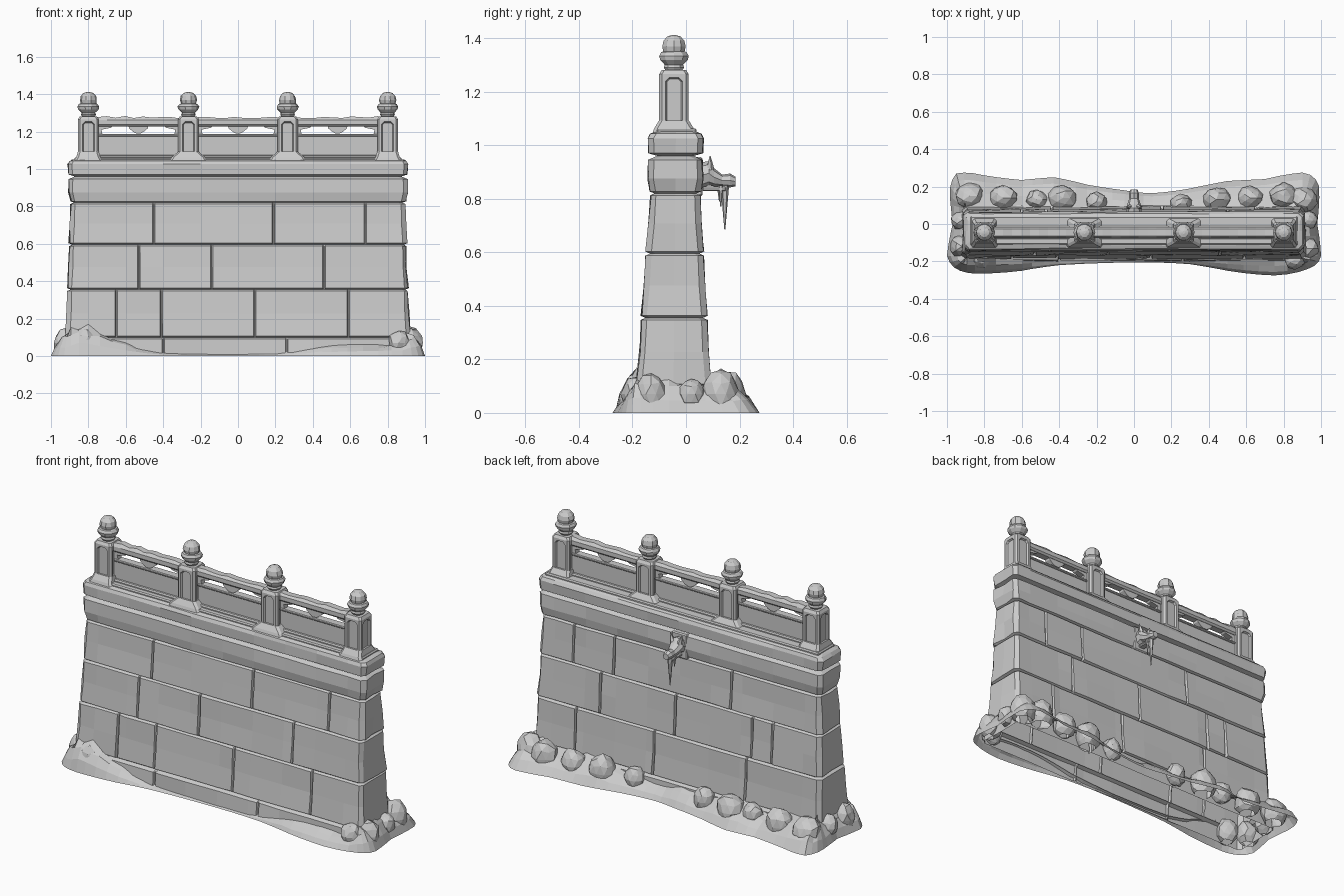
import bpy, bmesh, math, random
from mathutils import Vector, Matrix

random.seed(4)
if "Cube" in bpy.data.objects:
    bpy.data.objects.remove(bpy.data.objects["Cube"], do_unlink=True)

stone = bpy.data.materials.new("grey stone")
stone.use_nodes = True
stone.diffuse_color = (0.6, 0.6, 0.6, 1)
stone.node_tree.nodes["Principled BSDF"].inputs["Base Color"].default_value = (0.6, 0.6, 0.6, 1)

MID = -0.045  # y of the balustrade line


def finish(name, bm):
    mesh = bpy.data.meshes.new(name)
    bm.to_mesh(mesh)
    bm.free()
    mesh.materials.append(stone)
    obj = bpy.data.objects.new(name, mesh)
    bpy.context.scene.collection.objects.link(obj)
    return obj


def add_loft(bm, rings, cap_start=False, cap_end=False):
    rows = [[bm.verts.new(p) for p in ring] for ring in rings]
    n = len(rows[0])
    for low, high in zip(rows, rows[1:]):
        for i in range(n):
            j = (i + 1) % n
            bm.faces.new((low[i], low[j], high[j], high[i]))
    if cap_start:
        bm.faces.new(rows[0][::-1])
    if cap_end:
        bm.faces.new(rows[-1])


def add_box(bm, x0, x1, y0, y1, z0, z1, bevel=0.0):
    size = Matrix.Diagonal((x1 - x0, y1 - y0, z1 - z0, 1))
    place = Matrix.Translation(((x0 + x1) / 2, (y0 + y1) / 2, (z0 + z1) / 2))
    verts = bmesh.ops.create_cube(bm, size=1, matrix=place @ size)["verts"]
    if bevel:
        edges = list({e for v in verts for e in v.link_edges})
        bmesh.ops.bevel(bm, geom=edges, offset=bevel, segments=1, affect='EDGES')


def rect(cx, cy, hx, hy, c, z):
    """Rectangle with chamfered corners, counter-clockwise."""
    return [(cx + x, cy + y, z) for x, y in (
        (-hx + c, -hy), (hx - c, -hy), (hx, -hy + c), (hx, hy - c),
        (hx - c, hy), (-hx + c, hy), (-hx, hy - c), (-hx, -hy + c))]


# Stone courses of the tapering wall, with sunken joints
GROOVE = 0.012


def wall_ring(z, inset, front, back):
    k = z / 0.82
    hx, y0, y1 = 0.92 - 0.03 * k - inset, -0.19 + 0.06 * k + inset, 0.095 - 0.045 * k - inset
    rough = 0 if inset >= GROOVE else 0.0035
    depth = GROOVE - max(inset, 0) if rough else 0

    def side(joints):
        pts = [(-hx + 0.02, 0), (hx - 0.02, 0)]
        pts += [(s * 0.2, 0) for s in range(-4, 5) if all(abs(s * 0.2 - j) > 0.03 for j in joints)]
        for j in joints:
            pts += [(j - 0.007, 0), (j - 0.003, depth), (j + 0.003, depth), (j + 0.007, 0)]
        return sorted(pts)

    def jit():
        return random.uniform(-rough, rough)

    ring = [(x, y0 + d + jit(), z) for x, d in side(front)]
    ring += [(hx + jit() * 2, y, z) for y in (y0 + 0.02, (y0 + y1) / 2, y1 - 0.02)]
    ring += [(x, y1 - d + jit(), z) for x, d in reversed(side(back))]
    ring += [(-hx + jit() * 2, y, z) for y in (y1 - 0.02, (y0 + y1) / 2, y0 + 0.02)]
    return ring


def course(name, profile, front=(), back=(), top=False):
    bm = bmesh.new()
    add_loft(bm, [wall_ring(z, i, front, back) for z, i in profile], cap_end=top)
    finish(name, bm)


def block_profile(z0, z1):
    return [(z0, GROOVE), (z0 + 0.008, -0.003), ((z0 + z1) / 2, 0), (z1 - 0.008, -0.002), (z1, GROOVE)]


course("plinth_course", [(0, -0.008), (0.09, -0.008), (0.1, GROOVE)], (-0.4, 0.26), (-0.2, 0.4))
course("lower_course", block_profile(0.1, 0.355), (-0.65, -0.41, 0.09, 0.59), (-0.44, 0.15, 0.65))
course("middle_course", block_profile(0.355, 0.595), (-0.53, -0.14, 0.46), (-0.6, -0.47, 0.02, 0.5))
course("upper_course", block_profile(0.595, 0.82), (-0.45, 0.19, 0.68), (-0.33, 0.42, 0.68))
course("cornice_band", [(0.82, GROOVE), (0.827, -0.004), (0.875, -0.016), (0.945, -0.018), (0.96, GROOVE)])
course("coping", [(0.96, GROOVE), (0.97, -0.02), (1.025, -0.026), (1.043, -0.018), (1.05, 0), (1.052, GROOVE)], top=True)

bm = bmesh.new()
add_box(bm, -0.875, 0.875, MID - 0.065, MID + 0.085, 1.04, 1.062, 0.006)
finish("coping_step", bm)

# Posts with sunken panels, flared feet and bud finials
POSTS = (-0.8, -0.265, 0.265, 0.8)
BUD = ((0.03, 1.275), (0.04, 1.29), (0.036, 1.3), (0.054, 1.318), (0.058, 1.333), (0.05, 1.347),
       (0.042, 1.35), (0.046, 1.368), (0.041, 1.39), (0.026, 1.406), (0.008, 1.411))


def post(x):
    bm = bmesh.new()
    add_loft(bm, [rect(x, MID, h, h, 0.01, z) for h, z in
                  ((0.055, 1.04), (0.055, 1.265), (0.046, 1.28))], cap_end=True)
    bm.normal_update()
    sides = [f for f in bm.faces if abs(f.normal.z) < 0.1 and f.calc_area() > 0.01]
    bmesh.ops.inset_individual(bm, faces=sides, thickness=0.018)
    corners = list({v for f in sides for v in f.verts})
    bmesh.ops.bevel(bm, geom=corners, offset=0.014, segments=1, affect='VERTICES')
    bm.normal_update()
    panels = [f for f in bm.faces if len(f.verts) == 8 and abs(f.normal.z) < 0.1 and f.calc_area() > 0.004]
    bmesh.ops.inset_individual(bm, faces=panels, thickness=0.006, depth=-0.01)
    finish("post", bm)

    bm = bmesh.new()
    wide = 0.1 if abs(x) < 0.5 else 0.075
    add_loft(bm, [rect(x, MID, w, d, 0.012, z) for w, d, z in
                  ((wide, 0.08, 1.045), (wide - 0.01, 0.074, 1.062), (0.056, 0.056, 1.092))], cap_end=True)
    finish("post_foot", bm)

    bm = bmesh.new()
    rings = []
    for r, z in BUD:
        rings.append([(x + r * random.uniform(0.94, 1.04) * math.cos(a), MID + r * math.sin(a), z)
                      for a in (math.tau * i / 10 for i in range(10))])
    add_loft(bm, rings, cap_end=True)
    finish("post_finial", bm)


for x in POSTS:
    post(x)


# Balustrade bays: panel, worn handrail, brackets and pendant
def add_plate(bm, outline, y0, y1):
    add_loft(bm, [[(x, y, z) for x, z in outline] for y in (y1, y0)], True, True)


def bay(a, b):
    a, b, mid = a + 0.05, b - 0.05, (a + b) / 2
    bm = bmesh.new()
    add_box(bm, a, b, MID - 0.016, MID + 0.016, 1.05, 1.18)
    add_box(bm, a, b, MID - 0.024, MID + 0.024, 1.172, 1.186, 0.004)
    add_box(bm, a, b, MID - 0.034, MID + 0.034, 1.05, 1.074, 0.006)
    finish("bay_panel", bm)

    bm = bmesh.new()
    rings = []
    for i in range(10):
        x = a + (b - a) * i / 9
        top = 1.276 + random.uniform(-0.006, 0.007)
        rings.append([(x, MID + y, z) for y, z in (
            (-0.02, 1.228), (0.02, 1.228), (0.03, 1.238), (0.03, 1.262),
            (0.018, top), (-0.018, top), (-0.03, 1.262), (-0.03, 1.238))])
    add_loft(bm, rings, True, True)
    finish("handrail", bm)

    bm = bmesh.new()
    for end, s in ((a, 1), (b, -1)):
        shape = [(end, 1.18), (end + s * 0.025, 1.186), (end + s * 0.02, 1.21),
                 (end + s * 0.07, 1.22), (end + s * 0.085, 1.235), (end, 1.235)]
        add_plate(bm, shape[::s], MID - 0.017, MID + 0.017)
    add_plate(bm, [(mid - 0.03, 1.2), (mid - 0.012, 1.19), (mid + 0.012, 1.19), (mid + 0.03, 1.2),
                   (mid + 0.05, 1.217), (mid + 0.055, 1.235), (mid - 0.055, 1.235), (mid - 0.05, 1.217)],
              MID - 0.018, MID + 0.018)
    finish("bay_brackets", bm)


for a, b in zip(POSTS, POSTS[1:]):
    bay(a, b)

# Beast head spout on the back
bm = bmesh.new()
add_box(bm, -0.05, 0.05, 0.03, 0.062, 0.81, 0.955, 0.006)
finish("spout_plate", bm)
bm = bmesh.new()
rings = []
for y, z, rx, rz in ((0.05, 0.885, 0.04, 0.05), (0.085, 0.895, 0.042, 0.045), (0.105, 0.88, 0.036, 0.034),
                     (0.135, 0.868, 0.026, 0.022), (0.165, 0.868, 0.027, 0.026), (0.185, 0.864, 0.018, 0.018)):
    rings.append([(-rx * math.cos(t), y, z + rz * math.sin(t)) for t in (math.tau * i / 8 for i in range(8))])
add_loft(bm, rings, cap_end=True)
add_box(bm, -0.02, 0.02, 0.06, 0.15, 0.828, 0.845, 0.005)
for s in (-1, 1):
    place = Matrix.Translation((s * 0.03, 0.09, 0.935)) @ Matrix.Rotation(s * 0.3, 4, 'Y')
    bmesh.ops.create_cone(bm, segments=5, radius1=0.016, radius2=0.002, depth=0.05, cap_ends=True, matrix=place)
finish("spout_head", bm)
bm = bmesh.new()
for x, y, r, low in ((0, 0.145, 0.016, 0.685), (0.012, 0.13, 0.01, 0.77), (-0.014, 0.125, 0.01, 0.79)):
    bmesh.ops.create_cone(bm, segments=6, radius1=0.002, radius2=r, depth=0.85 - low, cap_ends=True,
                          matrix=Matrix.Translation((x, y, (0.85 + low) / 2)))
finish("spout_drips", bm)

# Earth mound round the foot: outer x, outer y, height at the wall
EDGE = [Vector(p) for p in (
    (0, -.205, .012), (.3, -.215, .03), (.5, -.25, .06), (.75, -.275, .06), (.93, -.24, .1),
    (1, -.17, .14), (.98, 0, .12), (.99, .2, .12), (.9, .275, .14), (.7, .24, .1), (.5, .23, .12),
    (.3, .19, .09), (.1, .165, .07), (-.05, .18, .09), (-.25, .21, .09), (-.43, .25, .12), (-.6, .235, .09),
    (-.8, .26, .13), (-.95, .27, .14), (-.985, .15, .12), (-.97, 0, .12), (-1, -.17, .12),
    (-.93, -.25, .13), (-.8, -.265, .16), (-.6, -.25, .07), (-.4, -.22, .02))]
path = []
for i, p in enumerate(EDGE):
    before, q, after = EDGE[i - 1], EDGE[(i + 1) % len(EDGE)], EDGE[(i + 2) % len(EDGE)]
    for t in (0, 1 / 3, 2 / 3):
        path.append(p.lerp(q, t) + (p + q - before - after) * t * (1 - t) / 4)
rings = [[] for _ in range(4)]
for p in path:
    inner = Vector((max(-0.9, min(0.9, p.x)), max(-0.183, min(0.08, p.y))))
    for ring, (t, rise) in zip(rings, ((0, 0), (0.2, 0.4), (0.55, 0.75), (1, 1))):
        spot = p.xy.lerp(inner, t)
        bump = random.uniform(0.85, 1.15) if t else 1
        ring.append((max(-1, min(1, spot.x)), spot.y, p.z * rise * bump))
bm = bmesh.new()
add_loft(bm, rings)
finish("earth_mound", bm)

# Faceted rocks half buried in the mound
ROCKS = ((.92, -.13, .07), (.93, .02, .055), (.91, .13, .08), (.8, .15, .08), (.62, .14, .07),
         (.44, .13, .08), (.25, .11, .06), (-.2, .12, .06), (-.38, .14, .08), (-.52, .13, .06),
         (-.7, .14, .08), (-.88, .15, .08), (-.92, .02, .06), (-.92, -.12, .07), (-.82, -.18, .07),
         (.86, -.19, .06))
for x, y, r in ROCKS:
    bm = bmesh.new()
    bmesh.ops.create_icosphere(bm, subdivisions=2, radius=r)
    for v in bm.verts:
        v.co *= random.uniform(0.88, 1.06)
        v.co = Vector((x + v.co.x, y + v.co.y * 0.9, 0.07 + v.co.z * 1.15))
    bmesh.ops.bisect_plane(bm, geom=bm.verts[:] + bm.edges[:] + bm.faces[:], plane_co=(0, 0, 0.005),
                           plane_no=(0, 0, 1), clear_inner=True)
    finish("rock", bm)
